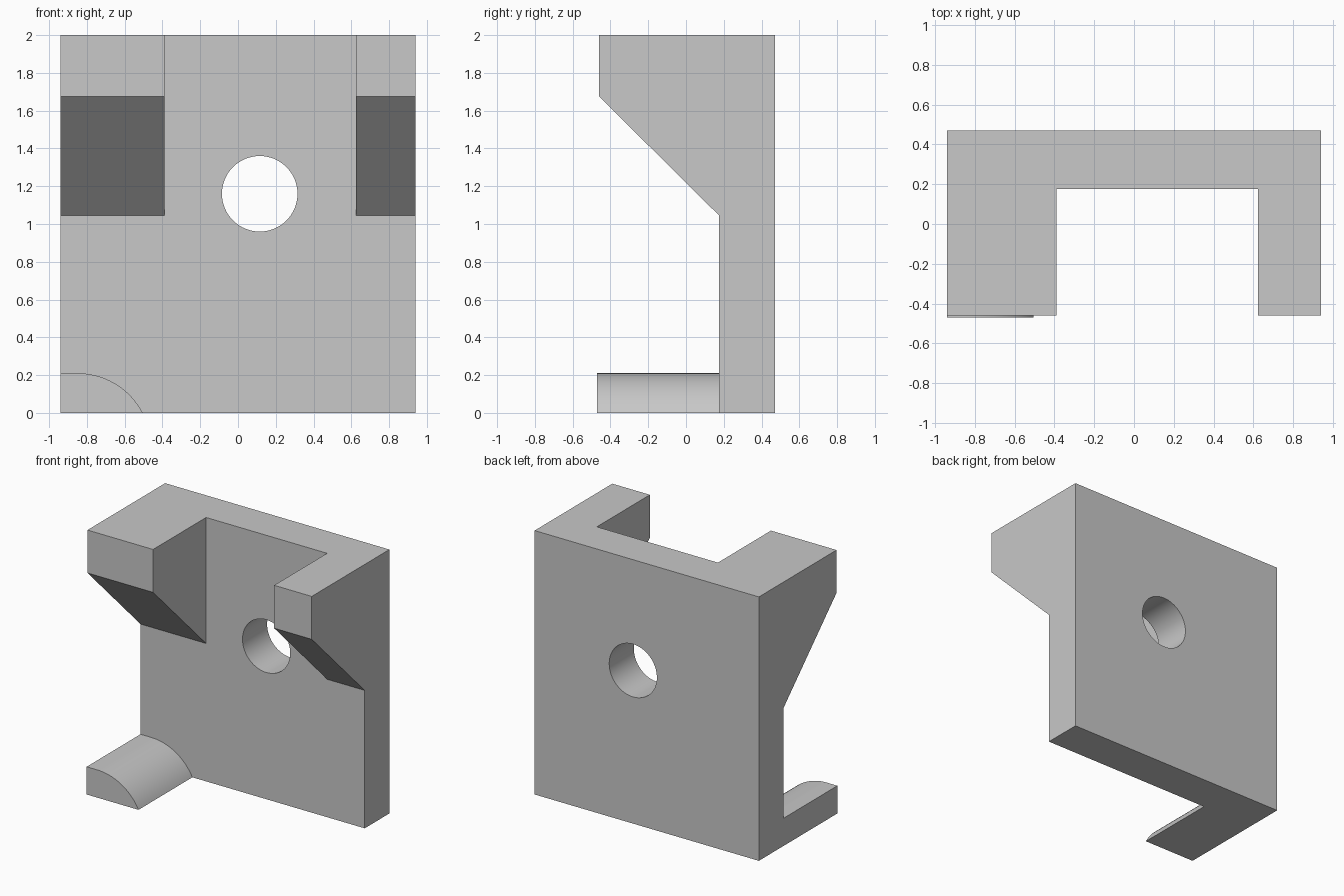
import bpy
import bmesh
import math
from mathutils import Vector

if "Cube" in bpy.data.objects:
    bpy.data.objects.remove(bpy.data.objects["Cube"], do_unlink=True)

SIDE, BACK, WALL, HEIGHT = 0.94, 0.47, 0.175, 2.0

grey = bpy.data.materials.new("plain grey")
grey.use_nodes = True
colour = (0.58, 0.58, 0.58, 1)
grey.diffuse_color = colour
grey.node_tree.nodes["Principled BSDF"].inputs["Base Color"].default_value = colour


def prism(name, profile, sweep):
    """Extrude a closed profile of 3D points along a vector."""
    bm = bmesh.new()
    face = bm.faces.new([bm.verts.new(p) for p in profile])
    moved = bmesh.ops.extrude_face_region(bm, geom=[face])["geom"]
    verts = [v for v in moved if isinstance(v, bmesh.types.BMVert)]
    bmesh.ops.translate(bm, verts=verts, vec=Vector(sweep))
    bmesh.ops.recalc_face_normals(bm, faces=bm.faces)
    mesh = bpy.data.meshes.new(name)
    bm.to_mesh(mesh)
    bm.free()
    mesh.materials.append(grey)
    obj = bpy.data.objects.new(name, mesh)
    bpy.context.collection.objects.link(obj)
    return obj


def combine(target, part, operation):
    """Apply a boolean and discard the part used."""
    mod = target.modifiers.new(operation, 'BOOLEAN')
    mod.operation = operation
    mod.solver = 'EXACT'
    mod.object = part
    bpy.context.view_layer.objects.active = target
    bpy.ops.object.modifier_apply(modifier=mod.name)
    bpy.data.objects.remove(part, do_unlink=True)


# Upright back plate
bracket = prism("wall_bracket",
                [(-SIDE, WALL, 0), (SIDE, WALL, 0), (SIDE, BACK, 0), (-SIDE, BACK, 0)],
                (0, 0, HEIGHT))

# Two upper arms with sloped undersides
for name, left, right in (("wide_arm", -SIDE, -0.39), ("narrow_arm", 0.625, SIDE)):
    side = [(WALL, HEIGHT), (-0.46, HEIGHT), (-0.46, 1.675), (WALL, 1.045)]
    arm = prism(name, [(left, y, z) for y, z in side], (right - left, 0, 0))
    combine(bracket, arm, 'UNION')

# Rounded foot in the lower corner
top, start, end = 0.21, -0.85, -0.505
radius = ((end - start) ** 2 + top ** 2) / (2 * top)
sweep = math.asin((end - start) / radius)
steps = 24
foot_profile = [(-SIDE, -BACK, 0), (-SIDE, -BACK, top)]
for i in range(steps + 1):
    a = sweep * i / steps
    z = 0 if i == steps else top - radius + radius * math.cos(a)
    foot_profile.append((start + radius * math.sin(a), -BACK, z))
combine(bracket, prism("foot", foot_profile, (0, WALL + BACK, 0)), 'UNION')

# Round through hole
count = 64
circle = [(0.115 + 0.2 * math.cos(math.tau * i / count), 0,
           1.16 + 0.2 * math.sin(math.tau * i / count)) for i in range(count)]
combine(bracket, prism("hole_cutter", circle, (0, 1, 0)), 'DIFFERENCE')

# Smooth curved surfaces, keep edges sharp
bpy.ops.object.select_all(action='DESELECT')
bracket.select_set(True)
bpy.context.view_layer.objects.active = bracket
bpy.ops.object.shade_smooth_by_angle(angle=math.radians(20))
